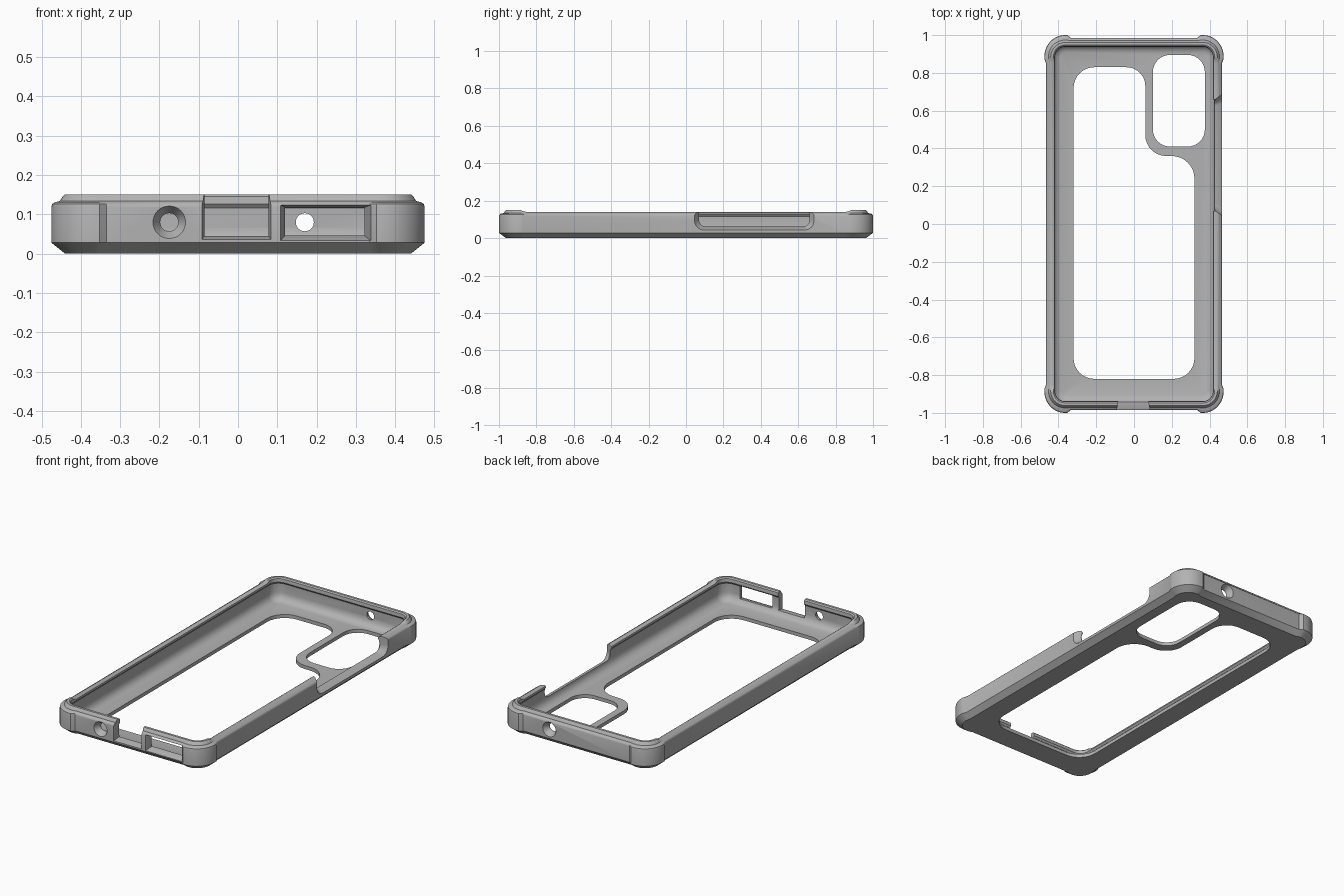
import bpy, bmesh, math
from mathutils import Vector

if "Cube" in bpy.data.objects:
    bpy.data.objects.remove(bpy.data.objects["Cube"])

HX, HY, R = 0.465, 0.985, 0.10      # half width, half length, corner radius

grey = bpy.data.materials.new("grey_plastic")
grey.diffuse_color = (0.45, 0.45, 0.45, 1)
grey.use_nodes = True
grey.node_tree.nodes["Principled BSDF"].inputs["Base Color"].default_value = grey.diffuse_color


def rounded(corners, steps=8):
    """2D outline with rounded right-angled corners, from (x, y, radius)."""
    out, n = [], len(corners)
    for i, (x, y, r) in enumerate(corners):
        p = Vector((x, y))
        u = (Vector(corners[i - 1][:2]) - p).normalized()
        v = (Vector(corners[(i + 1) % n][:2]) - p).normalized()
        if r == 0:
            out.append(p)
            continue
        c = p + (u + v) * r
        for k in range(steps + 1):
            t = math.pi / 2 * k / steps
            out.append(c - v * r * math.cos(t) - u * r * math.sin(t))
    return out


def rect(x0, y0, x1, y1, r=0.0):
    return rounded([(x0, y0, r), (x1, y0, r), (x1, y1, r), (x0, y1, r)])


def loft(name, rings):
    """Closed solid through rings with equal point counts."""
    bm = bmesh.new()
    loops = [[bm.verts.new(p) for p in ring] for ring in rings]
    n = len(loops[0])
    for a, b in zip(loops, loops[1:]):
        for i in range(n):
            j = (i + 1) % n
            bm.faces.new((a[i], a[j], b[j], b[i]))
    bm.faces.new(loops[0][::-1])
    bm.faces.new(loops[-1])
    bmesh.ops.recalc_face_normals(bm, faces=bm.faces)
    me = bpy.data.meshes.new(name)
    bm.to_mesh(me)
    bm.free()
    ob = bpy.data.objects.new(name, me)
    bpy.context.collection.objects.link(ob)
    me.materials.append(grey)
    return ob


def shell_ring(d, z, push, lift):
    """Rounded rectangle inset by d, with corner bumpers and a raised end rim."""
    pts = []
    r = max(R - d, 0.015)
    for sx, sy in ((1, 1), (-1, 1), (-1, -1), (1, -1)):
        cx, cy = HX - d - r, HY - d - r
        quad = [(HX - d, HY - R - 0.035, 0, 0), (HX - d, HY - R - 0.012, 1, 0.5)]
        for k in range(13):
            t = math.pi / 2 * k / 12
            quad.append((cx + r * math.cos(t), cy + r * math.sin(t), 1, 1))
        quad += [(HX - R - 0.012, HY - d, 1, 1), (HX - R - 0.03, HY - d, 0, 1)]
        corner = []
        for i, (x, y, b, up) in enumerate(quad):
            t = math.pi / 2 * min(max(i - 2, 0), 12) / 12
            x += 0.010 * push * b * math.cos(t)
            y += 0.015 * push * b * math.sin(t)
            corner.append((sx * x, sy * y, z + lift * up))
        pts += corner if sx * sy > 0 else corner[::-1]
    return pts


# Case shell: tray section swept round the outline (inset, height, bumper, rim lift)
section = [
    (0.030, 0.000, 0.5, 0), (0.000, 0.028, 1, 0), (0.000, 0.119, 1, 0),
    (0.002, 0.126, 1, 0), (0.007, 0.131, 0.8, 0), (0.014, 0.134, 0.2, 0),
    (0.017, 0.137, 0, 0.006), (0.024, 0.139, 0, 0.012), (0.038, 0.139, 0, 0.012),
    (0.045, 0.135, 0, 0.010), (0.047, 0.126, 0, 0), (0.039, 0.116, 0, 0),
    (0.038, 0.065, 0, 0), (0.041, 0.049, 0, 0), (0.049, 0.035, 0, 0),
    (0.062, 0.025, 0, 0), (0.078, 0.020, 0, 0),
]
case = loft("case_shell", [shell_ring(*s) for s in section])

cutters = []


def cut_z(name, outline):
    cutters.append(loft(name, [[(p.x, p.y, z) for p in outline] for z in (-0.1, 0.06)]))


def cut_y(name, wide, narrow, side):
    """Flared cut through an end wall: wide outside, narrow inside."""
    levels = ((1.05, wide), (0.986, wide), (0.955, narrow), (0.88, narrow))
    cutters.append(loft(name, [[(p.x, side * y, p.y) for p in o] for y, o in levels]))


def circle(x, z, r):
    return [Vector((x + r * math.cos(a), z + r * math.sin(a)))
            for a in (math.tau * k / 32 for k in range(32))]


# Back window and camera opening
cut_z("back_window_cutter", rounded([
    (-0.32, -0.82, 0.11), (0.32, -0.82, 0.11), (0.32, 0.36, 0.12),
    (0.06, 0.36, 0.11), (0.06, 0.83, 0.10), (-0.32, 0.83, 0.11)]))
cut_z("camera_cutter", rect(0.10, 0.41, 0.375, 0.895, 0.09))

# Front end: open port notch, speaker slot, round hole; back end: round hole
cut_y("port_cutter", rect(-0.092, 0.036, 0.084, 0.3), rect(-0.085, 0.045, 0.078, 0.3), -1)
cut_y("speaker_cutter", rect(0.108, 0.033, 0.338, 0.124),
      rect(0.120, 0.046, 0.322, 0.118), -1)
cut_y("jack_cutter", circle(-0.175, 0.08, 0.042), circle(-0.175, 0.08, 0.023), -1)
cut_y("microphone_cutter", circle(0.17, 0.08, 0.042), circle(0.17, 0.08, 0.023), 1)


# Side button gap, open at the top and flared outwards
def gap(y0, y1, z, r):
    return rounded([(y0, z, r), (y1, z, r), (y1, 0.3, 0), (y0, 0.3, 0)])


wide, narrow = gap(0.045, 0.685, 0.043, 0.05), gap(0.07, 0.66, 0.062, 0.035)
cutters.append(loft("button_gap_cutter", [
    [(x, p.x, p.y) for p in o]
    for x, o in ((0.55, wide), (0.466, wide), (0.430, narrow), (0.38, narrow))]))

# Apply the cuts, then shade
bpy.context.view_layer.objects.active = case
case.select_set(True)
for c in cutters:
    c.hide_render = True
    m = case.modifiers.new(c.name, 'BOOLEAN')
    m.operation, m.solver, m.object = 'DIFFERENCE', 'EXACT', c
    bpy.ops.object.modifier_apply(modifier=m.name)
for c in cutters:
    bpy.data.objects.remove(c, do_unlink=True)
bpy.ops.object.shade_smooth_by_angle(angle=math.radians(30))
